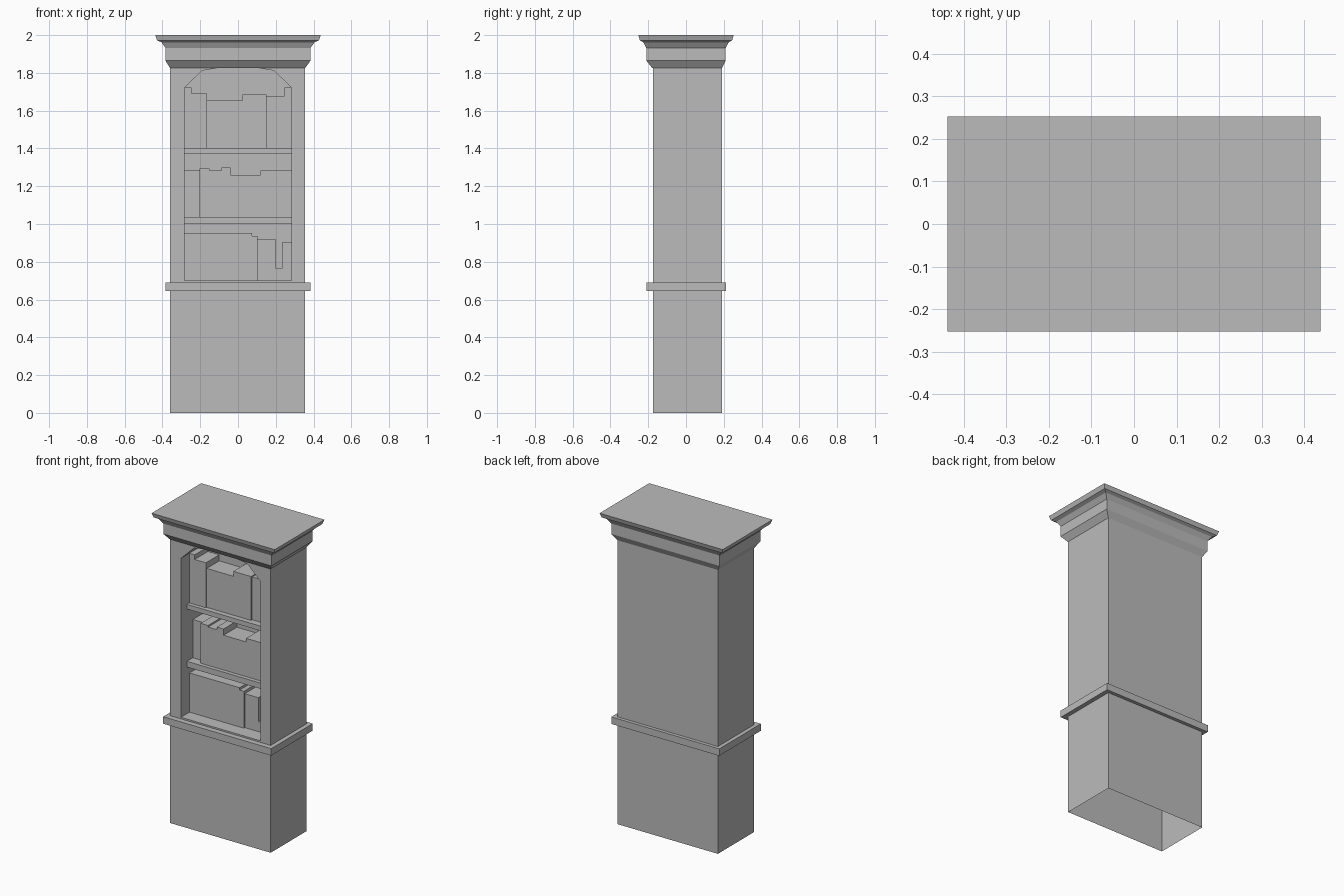
import bpy
import bmesh

old = bpy.data.objects.get("Cube")
if old:
    bpy.data.objects.remove(old, do_unlink=True)

GREY = (0.5, 0.5, 0.5, 1)
mat = bpy.data.materials.new("plain grey")
mat.use_nodes = True
mat.diffuse_color = GREY
mat.node_tree.nodes["Principled BSDF"].inputs["Base Color"].default_value = GREY

LEFT, RIGHT, FRONT, BACK = -0.36, 0.355, -0.175, 0.19
NICHE_X, NICHE_BACK = 0.283, 0.045


def finish(name, bm):
    bmesh.ops.recalc_face_normals(bm, faces=bm.faces)
    mesh = bpy.data.meshes.new(name)
    bm.to_mesh(mesh)
    bm.free()
    mesh.materials.append(mat)
    obj = bpy.data.objects.new(name, mesh)
    bpy.context.collection.objects.link(obj)
    return obj


def box(name, x0, x1, y0, y1, z0, z1):
    bm = bmesh.new()
    bmesh.ops.create_cube(bm, size=1)
    for v in bm.verts:
        v.co = (x1 if v.co.x > 0 else x0,
                y1 if v.co.y > 0 else y0,
                z1 if v.co.z > 0 else z0)
    return finish(name, bm)


def moulding(name, sections, caps):
    """Stack rectangles given as (height, left, right, front, back)."""
    bm = bmesh.new()
    rings = [[bm.verts.new((x, y, z)) for x, y in ((l, f), (r, f), (r, b), (l, b))]
             for z, l, r, f, b in sections]
    for a, b in zip(rings, rings[1:]):
        for i in range(4):
            j = (i + 1) % 4
            bm.faces.new((a[i], a[j], b[j], b[i]))
    if caps:
        bm.faces.new(rings[0])
        bm.faces.new(rings[-1])
    return finish(name, bm)


# Cabinet body: hollow, open underneath, with an arched niche in the front
def loop(bm, points, y):
    verts = [bm.verts.new((x, y, z)) for x, z in points]
    return verts


def edges_of(bm, verts):
    return [bm.edges.new((v, verts[i - 1])) for i, v in enumerate(verts)]


def walls(bm, a, b, skip=()):
    for i in range(len(a)):
        if i not in skip:
            j = (i + 1) % len(a)
            bm.faces.new((a[i], a[j], b[j], b[i]))


half_arch = [(NICHE_X, 0.70), (NICHE_X, 1.722), (0.19, 1.812), (0.07, 1.832)]
arch = half_arch + [(-x, z) for x, z in reversed(half_arch)]
outline = [(LEFT, 0), (RIGHT, 0), (RIGHT, 1.86), (LEFT, 1.86)]

bm = bmesh.new()
outer = loop(bm, outline, FRONT)
inner = loop(bm, arch, FRONT)
rim = edges_of(bm, outer) + edges_of(bm, inner)
bmesh.ops.triangle_fill(bm, edges=rim, use_beauty=True, normal=(0, -1, 0))
outer_back = loop(bm, outline, BACK)
walls(bm, outer, outer_back, skip=(0,))
bm.faces.new(outer_back)
inner_back = loop(bm, arch, NICHE_BACK)
walls(bm, inner, inner_back)
bm.faces.new(inner_back)
finish("cabinet_body", bm)

# Waist band around the body
body = (LEFT, RIGHT, FRONT, BACK)
band = (-0.385, 0.383, -0.21, 0.212)
moulding("waist_band", [(0.645, *body), (0.645, *band), (0.69, *band), (0.69, *body)], False)

# Stepped crown
crown = [(1.825, LEFT, RIGHT, -0.178, 0.19)]
for z, hx, hy in ((1.865, 0.384, 0.21), (1.932, 0.384, 0.21), (1.962, 0.405, 0.226),
                  (1.972, 0.428, 0.244), (2.0, 0.438, 0.252)):
    crown.append((z, -hx, hx, -hy, hy))
moulding("crown", crown, True)

# Shelves
for name, z0, z1 in (("lower_shelf", 1.0, 1.037), ("upper_shelf", 1.373, 1.403)):
    box(name, -NICHE_X, NICHE_X, -0.115, NICHE_BACK, z0, z1)

# Book rows: (right end, top, front) of each block, from one side to the other
rows = {
    "bottom_books": (0.70, [(0.073, 0.952, -0.088), (0.103, 0.937, -0.088),
                            (0.20, 0.918, -0.078), (0.232, 0.765, -0.078),
                            (NICHE_X, 0.902, -0.078)]),
    "middle_books": (1.037, [(-0.203, 1.283, -0.055), (-0.15, 1.293, -0.09),
                             (-0.087, 1.283, -0.09), (-0.04, 1.30, -0.09),
                             (0.12, 1.26, -0.09), (NICHE_X, 1.283, -0.09)]),
    "top_books": (1.403, [(-0.245, 1.722, -0.09), (-0.165, 1.692, -0.09),
                          (0.025, 1.653, -0.082), (0.15, 1.685, -0.082),
                          (0.247, 1.678, -0.07), (NICHE_X, 1.722, -0.07)]),
}
for name, (base, blocks) in rows.items():
    x = -NICHE_X
    for i, (end, top, front) in enumerate(blocks, 1):
        box(f"{name}_{i}", x, end, front, NICHE_BACK, base, top)
        x = end
